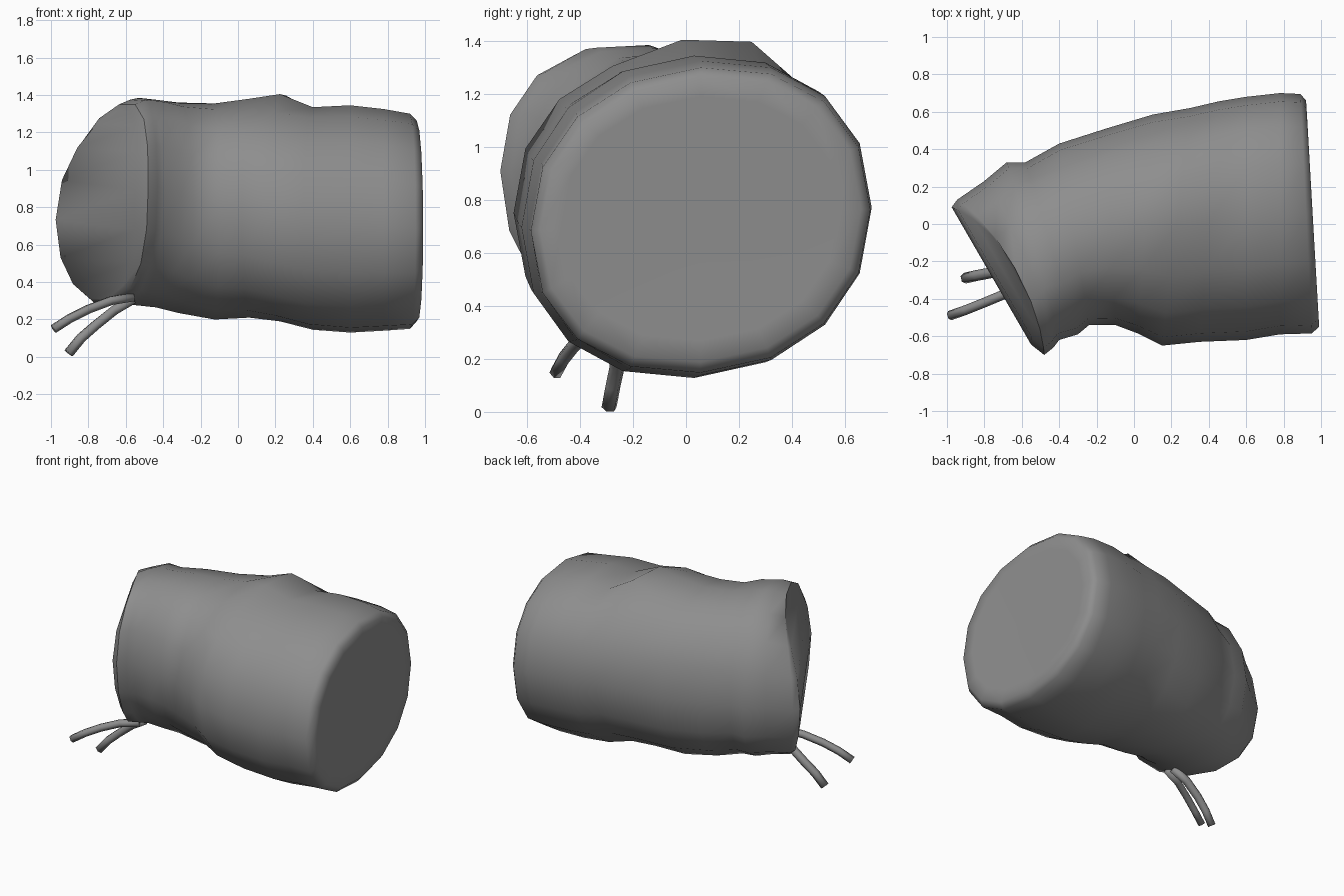
import bpy, bmesh, math
from mathutils import Vector

if "Cube" in bpy.data.objects:
    bpy.data.objects.remove(bpy.data.objects["Cube"])

SIDES = 16
cloth = bpy.data.materials.new("grey_cloth")
cloth.diffuse_color = (0.27, 0.27, 0.27, 1)
cloth.use_nodes = True
cloth.node_tree.nodes["Principled BSDF"].inputs["Base Color"].default_value = cloth.diffuse_color


def add_object(name, bm):
    mesh = bpy.data.meshes.new(name)
    bm.to_mesh(mesh)
    bm.free()
    mesh.materials.append(cloth)
    for p in mesh.polygons:
        p.use_smooth = True
    obj = bpy.data.objects.new(name, mesh)
    bpy.context.collection.objects.link(obj)
    return obj


def soft(v):
    # slightly squared circle, as of a filled sack
    return math.copysign(abs(v) ** 0.92, v)


def ring(bm, front, back, top, bottom, recede, tilt):
    f, b = Vector(front), Vector(back)
    mid, half = (f + b) / 2, (f - b) / 2
    cz, h = (top + bottom) / 2, (top - bottom) / 2
    verts = []
    for i in range(SIDES):
        a = 2 * math.pi * i / SIDES
        c, s = soft(math.cos(a)), soft(math.sin(a))
        # top and bottom fall back along the mouth's axis
        r = recede * s * s * (1 if s > 0 else 0.6)
        p = mid + half * c + Vector((0.85, 0.53)) * r
        verts.append(bm.verts.new((p.x, p.y, cz + h * s + tilt * c)))
    return verts


# cross-sections: front xy, back xy, top z, bottom z, recede, front lift
SECTIONS = [
    ((-0.55, -0.645), (-0.975, 0.09), 1.315, 0.31, 0.13, 0.08),  # gathered mouth
    ((-0.48, -0.70), (-0.945, 0.13), 1.35, 0.29, 0.09, 0.09),    # collar
    ((-0.43, -0.66), (-0.80, 0.23), 1.375, 0.285, 0.045, 0.08),
    ((-0.40, -0.62), (-0.68, 0.33), 1.385, 0.275, 0.01, 0.07),
    ((-0.30, -0.59), (-0.58, 0.33), 1.375, 0.265, 0, 0.06),
    ((-0.24, -0.54), (-0.40, 0.43), 1.36, 0.235, 0, 0.04),       # tied groove
    ((-0.10, -0.54), (-0.15, 0.51), 1.355, 0.20, 0, 0.02),
    ((0.02, -0.585), (0.10, 0.585), 1.355, 0.21, 0, 0),
    ((0.15, -0.65), (0.30, 0.62), 1.355, 0.19, 0, -0.02),
    ((0.35, -0.63), (0.45, 0.655), 1.335, 0.145, 0, -0.03),
    ((0.60, -0.62), (0.60, 0.68), 1.345, 0.13, 0, -0.04),
    ((0.78, -0.59), (0.78, 0.70), 1.325, 0.14, 0, -0.04),
    ((0.95, -0.585), (0.89, 0.695), 1.30, 0.15, 0, -0.04),
    ((0.99, -0.55), (0.92, 0.66), 1.265, 0.19, 0, -0.04),        # base rim
    ((0.985, -0.47), (0.925, 0.58), 1.19, 0.27, 0, -0.03),
]

# sack body
bm = bmesh.new()
rings = [ring(bm, *s) for s in SECTIONS]
for r0, r1 in zip(rings, rings[1:]):
    for i in range(SIDES):
        j = (i + 1) % SIDES
        bm.faces.new((r0[i], r0[j], r1[j], r1[i]))

# small fold on top
for k, i, dz in ((7, 4, 0.025), (7, 5, 0.02), (8, 4, 0.05), (8, 5, 0.075)):
    rings[k][i].co.z += dz

# mouth cover: level strips from front edge to back edge
half = SIDES // 2
mouth = rings[0]
for i in range(-half // 2, half // 2):
    loop = [mouth[k % SIDES] for k in (i, i + 1, half - i - 1, half - i)]
    bm.faces.new(list(dict.fromkeys(loop)))

# base disc
hub = bm.verts.new((0.945, 0.055, 0.73))
for i in range(SIDES):
    bm.faces.new((rings[-1][i], rings[-1][(i + 1) % SIDES], hub))
bmesh.ops.recalc_face_normals(bm, faces=bm.faces)
add_object("sack", bm)
sack = bpy.data.objects["sack"]
bpy.context.view_layer.objects.active = sack
sack.select_set(True)
bpy.ops.object.shade_smooth_by_angle(angle=math.radians(62))
sack.select_set(False)


# loose ends of the drawstring
def cord(name, points, radius):
    bm = bmesh.new()
    pts = [Vector(p) for p in points]
    loops = []
    for k, p in enumerate(pts):
        d = (pts[min(k + 1, len(pts) - 1)] - pts[max(k - 1, 0)]).normalized()
        u = d.cross(Vector((0, 0, 1))).normalized()
        v = d.cross(u)
        loops.append([bm.verts.new(p + radius * (u * math.cos(i * math.pi / 3) + v * math.sin(i * math.pi / 3)))
                      for i in range(6)])
    for a, b in zip(loops, loops[1:]):
        for i in range(6):
            j = (i + 1) % 6
            bm.faces.new((a[i], a[j], b[j], b[i]))
    bm.faces.new(loops[0])
    bm.faces.new(loops[-1])
    bmesh.ops.recalc_face_normals(bm, faces=bm.faces)
    add_object(name, bm)


cord("drawstring_front",
     [(-0.56, -0.33, 0.32), (-0.68, -0.37, 0.30), (-0.80, -0.42, 0.255), (-0.90, -0.46, 0.205), (-0.985, -0.49, 0.15)],
     0.026)
cord("drawstring_back",
     [(-0.56, -0.27, 0.31), (-0.66, -0.255, 0.25), (-0.76, -0.26, 0.17), (-0.84, -0.275, 0.10), (-0.905, -0.29, 0.02)],
     0.029)
